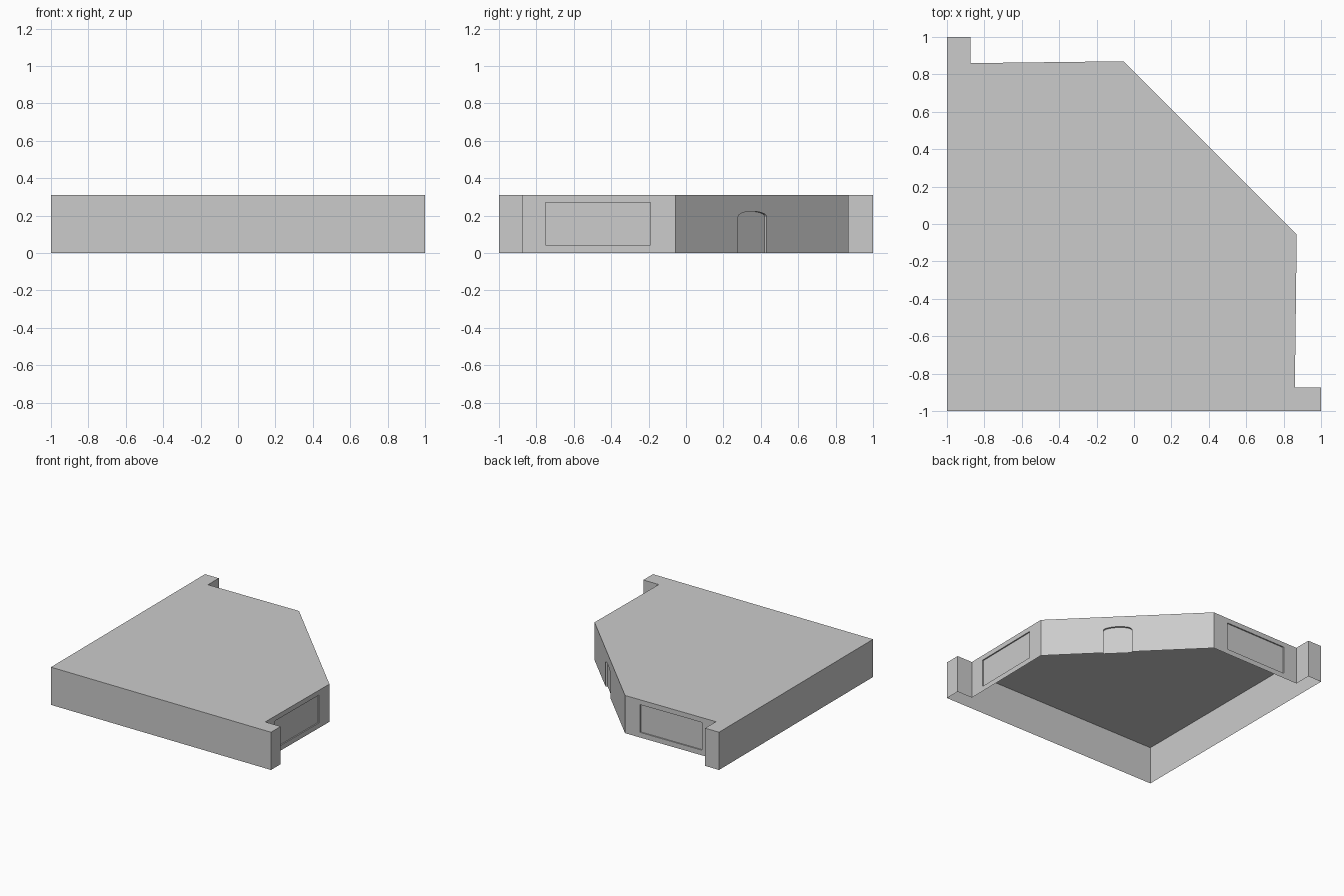
import bpy, bmesh, math
from mathutils import Vector

if "Cube" in bpy.data.objects:
    bpy.data.objects.remove(bpy.data.objects["Cube"])

H = 0.31
OUTLINE = [(-1, -1), (1, -1), (1, -0.875), (0.86, -0.875), (0.87, -0.055),
           (-0.055, 0.87), (-0.875, 0.86), (-0.875, 1), (-1, 1)]


def prism(name, base, offset):
    """Extrude a planar loop of points along an offset vector."""
    bm = bmesh.new()
    low = [bm.verts.new(p) for p in base]
    high = [bm.verts.new(Vector(p) + offset) for p in base]
    bm.faces.new(low)
    bm.faces.new(high)
    n = len(base)
    for i in range(n):
        j = (i + 1) % n
        bm.faces.new((low[i], low[j], high[j], high[i]))
    bmesh.ops.recalc_face_normals(bm, faces=bm.faces)
    mesh = bpy.data.meshes.new(name)
    bm.to_mesh(mesh)
    bm.free()
    ob = bpy.data.objects.new(name, mesh)
    bpy.context.collection.objects.link(ob)
    return ob


def recess(name, start, end, profile, depth):
    """Cut a profile of (distance along wall, z) points into the wall start-end."""
    a, b = Vector((*start, 0)), Vector((*end, 0))
    along = (b - a).normalized()
    outward = along.cross(Vector((0, 0, 1)))
    pts = [a + along * u + Vector((0, 0, z)) - outward * depth for u, z in profile]
    cutter = prism(name, pts, outward * (depth + 0.03))
    cutter.hide_render = True
    mod = body.modifiers.new(name, 'BOOLEAN')
    mod.operation = 'DIFFERENCE'
    mod.solver = 'EXACT'
    mod.object = cutter
    bpy.context.view_layer.objects.active = body
    bpy.ops.object.modifier_apply(modifier=name)
    bpy.data.objects.remove(cutter)


# Corner block with cut-away back corner and two end posts
body = prism("corner_body", [(x, y, 0) for x, y in OUTLINE], Vector((0, 0, H)))

# Shallow panels on both short walls, mirrored about the diagonal
for name, i, u0, u1 in (("right_panel", 3, 0.125, 0.685), ("back_panel", 5, 0.135, 0.695)):
    recess(name, OUTLINE[i], OUTLINE[i + 1],
           [(u0, 0.042), (u1, 0.042), (u1, 0.27), (u0, 0.27)], 0.01)

# Arched doorway in the diagonal wall
c, half, spring, rise = 0.58, 0.108, 0.195, 0.028
arch = [(c - half, -0.05), (c + half, -0.05)]
arch += [(c + half * math.cos(math.pi * k / 10), spring + rise * math.sin(math.pi * k / 10))
         for k in range(11)]
recess("doorway", OUTLINE[4], OUTLINE[5], arch, 0.015)

# Open underside
bm = bmesh.new()
bm.from_mesh(body.data)
under = [f for f in bm.faces if all(abs(v.co.z) < 1e-4 for v in f.verts)]
bmesh.ops.delete(bm, geom=under, context='FACES')
bm.to_mesh(body.data)
bm.free()
